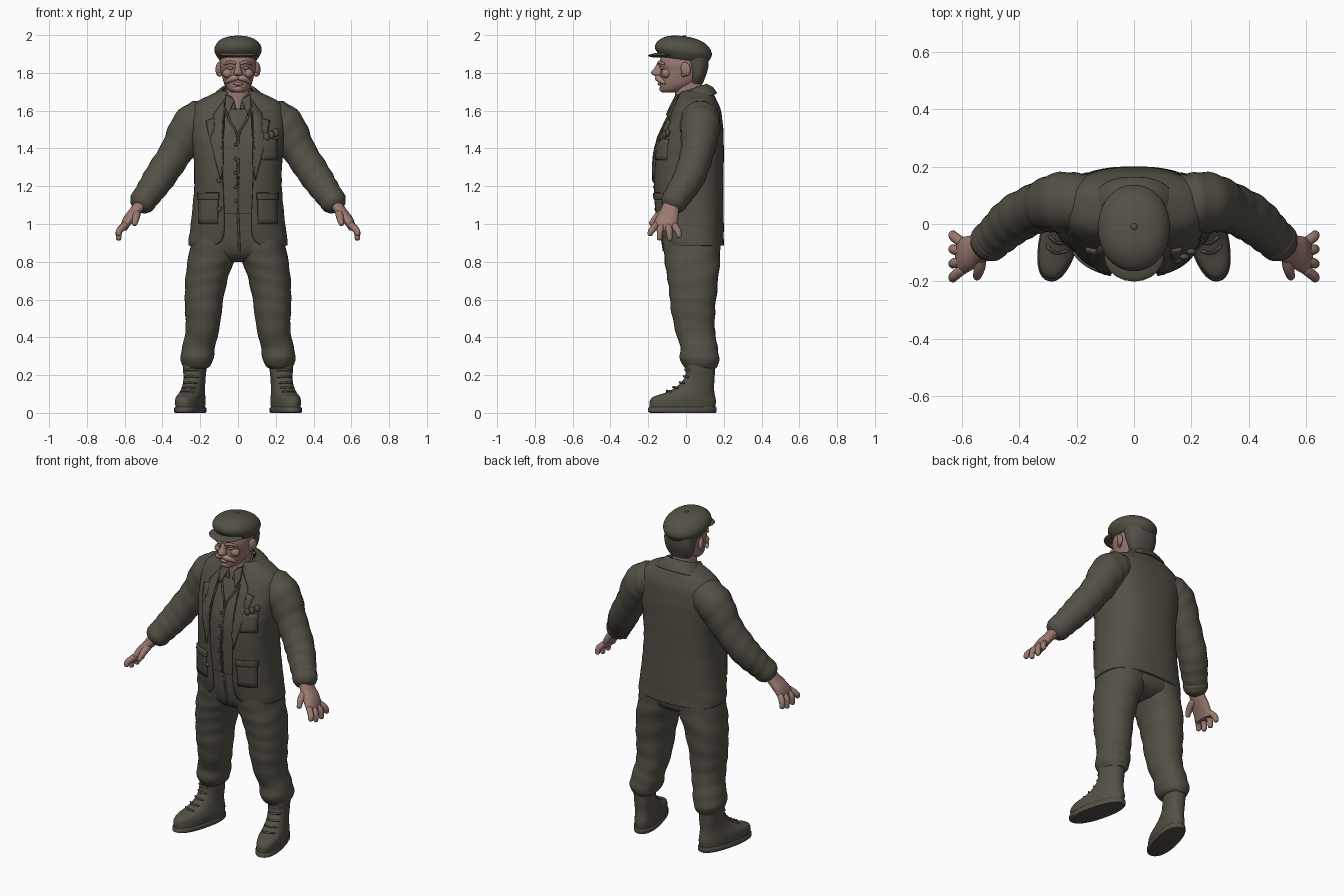
import bpy, bmesh, math
from mathutils import Matrix, Vector


def material(name, rgb):
    m = bpy.data.materials.new(name)
    m.diffuse_color = (*rgb, 1)
    return m


CLOTH = material("olive_cloth", (0.088, 0.08, 0.06))
SKIN = material("skin", (0.33, 0.195, 0.165))
BEARD = material("faded_moustache", (0.36, 0.25, 0.2))
HAIR = material("dark_grey_hair", (0.09, 0.078, 0.066))


def finish(name, bm, mat, mirror=False, thick=0, offset=-1):
    me = bpy.data.meshes.new(name)
    bm.to_mesh(me)
    bm.free()
    me.materials.append(mat)
    me.shade_smooth()
    me.set_sharp_from_angle(angle=math.radians(45))
    ob = bpy.data.objects.new(name, me)
    bpy.context.collection.objects.link(ob)
    if thick:
        s = ob.modifiers.new("thickness", "SOLIDIFY")
        s.thickness, s.offset = thick, offset
    if mirror:
        ob.modifiers.new("mirror", "MIRROR")
    return ob


def spline(rows, steps=5):
    """Catmull-Rom interpolation of every column."""
    out = []
    for i in range(len(rows) - 1):
        p0, p1, p2 = rows[max(i - 1, 0)], rows[i], rows[i + 1]
        p3 = rows[min(i + 2, len(rows) - 1)]
        for s in range(steps):
            t = s / steps
            out.append(tuple(0.5 * (2 * b + (c - a) * t + (2 * a - 5 * b + 4 * c - d) * t * t
                                    + (3 * b - a - 3 * c + d) * t ** 3)
                             for a, b, c, d in zip(p0, p1, p2, p3)))
    return out + [tuple(rows[-1])]


def skin_rings(bm, rings, closed):
    vs = [[bm.verts.new(p) for p in r] for r in rings]
    n = len(vs[0])
    for a, b in zip(vs, vs[1:]):
        for j in range(n if closed else n - 1):
            k = (j + 1) % n
            bm.faces.new((a[j], a[k], b[k], b[j]))
    if closed:
        bm.faces.new(vs[0][::-1])
        bm.faces.new(vs[-1])


def loft(name, rows, mat, n=2.3, seg=40, tilt=0, fold=0, mirror=False, thick=0, xf=None, steps=5):
    """Horizontal rings: (z, x min, x max, y min, y max[, half-width of front opening])."""
    rings = []
    is_open = len(rows[0]) > 5
    for row in spline(rows, steps):
        z, x0, x1, y0, y1 = row[:5]
        cx, cy, rx, ry = (x0 + x1) / 2, (y0 + y1) / 2, (x1 - x0) / 2, (y1 - y0) / 2
        a0 = math.asin(min(1, max(0, row[5]) / rx) ** (n / 2)) if is_open else 0
        ring = []
        for j in range(seg):
            a = a0 + (2 * math.pi - 2 * a0) * j / (seg - 1 if is_open else seg)
            s, c = math.sin(a), math.cos(a)
            f = 1 + fold * math.sin(62 * z + 2.2 * math.sin(a + 9 * z) + 1.5 * c)
            x = cx + f * rx * math.copysign(abs(s) ** (2 / n), s)
            y = cy - f * ry * math.copysign(abs(c) ** (2 / n), c)
            v = Vector((x, y, z + tilt * y))
            ring.append(xf @ v if xf else v)
        rings.append(ring)
    bm = bmesh.new()
    skin_rings(bm, rings, not is_open)
    return finish(name, bm, mat, mirror, thick)


def tube(name, path, mat, seg=12, fold=0, mirror=False, xf=None, steps=5):
    """Round tube through (x, y, z, radius) points with rounded ends."""
    pts = spline(path, steps)
    P = [Vector(p[:3]) for p in pts]
    R = [p[3] for p in pts]
    d0, d1 = (P[0] - P[1]).normalized(), (P[-1] - P[-2]).normalized()
    P = [P[0] + d0 * R[0] * 0.6, P[0] + d0 * R[0] * 0.35] + P + [P[-1] + d1 * R[-1] * 0.35, P[-1] + d1 * R[-1] * 0.6]
    R = [R[0] * 0.4, R[0] * 0.8] + R + [R[-1] * 0.8, R[-1] * 0.4]
    rings = []
    for i, (p, r) in enumerate(zip(P, R)):
        q = (P[min(i + 1, len(P) - 1)] - P[max(i - 1, 0)]).to_track_quat('Z', 'Y')
        ring = []
        for j in range(seg):
            a = 2 * math.pi * j / seg
            f = r * (1 + fold * math.sin(1.5 * i + 2 * math.sin(a)))
            v = p + q @ Vector((f * math.cos(a), f * math.sin(a), 0))
            ring.append(xf @ v if xf else v)
        rings.append(ring)
    bm = bmesh.new()
    skin_rings(bm, rings, True)
    return finish(name, bm, mat, mirror)


def blob(name, loc, size, mat, mirror=False, rot=(0, 0, 0)):
    m = Matrix.Translation(loc) @ Matrix.Rotation(rot[2], 4, 'Z') @ Matrix.Rotation(rot[0], 4, 'X')
    bm = bmesh.new()
    bmesh.ops.create_uvsphere(bm, u_segments=20, v_segments=12, radius=1, matrix=m @ Matrix.Diagonal((*size, 1)))
    return finish(name, bm, mat, mirror)


# Jacket shell, open at the front
JACKET = [(0.885, -.262, .262, -.128, .2, .125), (0.915, -.262, .262, -.138, .2, .085),
          (1.0, -.25, .25, -.155, .2, .072), (1.2, -.232, .232, -.175, .198, .08),
          (1.35, -.235, .235, -.172, .2, .086), (1.45, -.245, .245, -.148, .2, .086),
          (1.55, -.252, .252, -.102, .193, .085), (1.61, -.243, .243, -.075, .182, .08),
          (1.65, -.212, .212, -.055, .165, .07), (1.68, -.155, .155, -.04, .15, .06),
          (1.705, -.1, .1, -.025, .125, .05)]
loft("jacket", JACKET, CLOTH, n=2.5, seg=72, thick=0.014, fold=0.004)
DENSE = spline(JACKET, 8)


def front_y(x, z):
    r = min(DENSE, key=lambda q: abs(q[0] - z))
    cy, ry = (r[3] + r[4]) / 2, (r[4] - r[3]) / 2
    return cy - ry * max(0, 1 - abs(x / r[2]) ** 2.5) ** 0.4


def patch(name, outline, mirror=False, lift=0.005, thick=0.012):
    """Plate that follows the jacket front, from an (x, z) outline."""
    bm = bmesh.new()
    bm.faces.new([bm.verts.new((x, 0, z)) for x, z in outline])
    bmesh.ops.triangulate(bm, faces=bm.faces[:])
    bmesh.ops.subdivide_edges(bm, edges=bm.edges[:], cuts=4, use_grid_fill=True)
    for v in bm.verts:
        v.co.y = front_y(v.co.x, v.co.z) - lift
    return finish(name, bm, CLOTH, mirror, thick, 0)


patch("lapel", [(.07, 1.66), (.125, 1.585), (.108, 1.565), (.168, 1.545), (.145, 1.43), (.092, 1.23),
                (.08, 1.3), (.08, 1.5)], mirror=True)
patch("hip_pocket", [(.105, 1.0), (.205, 1.0), (.205, 1.15), (.105, 1.15)], mirror=True, lift=0.002)
patch("hip_pocket_flap", [(.1, 1.13), (.21, 1.13), (.21, 1.165), (.1, 1.165)], mirror=True, lift=0.006)
patch("chest_pocket", [(.125, 1.34), (.205, 1.34), (.205, 1.45), (.125, 1.45)], lift=0.002)
for i in range(3):
    x = .15 + .025 * i
    blob("pocket_handkerchief", (x, front_y(x, 1.46) - .006, 1.46 + .012 * i), (.018, .012, .022), CLOTH)
for z in (1.23, 1.08):
    blob("jacket_button", (-.1, front_y(.1, z) - .004, z), (.013, .007, .013), CLOTH)
loft("jacket_collar", [(1.635, -.15, .15, -.062, .165, .075), (1.675, -.118, .118, -.055, .142, .07),
                       (1.705, -.088, .088, -.045, .108, .055)], CLOTH, tilt=0.35, thick=0.014)

# Waistcoat and shirt collar
loft("waistcoat", [(1.055, -.2, .2, -.152, .17), (1.2, -.205, .205, -.16, .17), (1.35, -.205, .205, -.155, .17),
                   (1.45, -.21, .21, -.13, .17), (1.55, -.2, .2, -.085, .165), (1.63, -.14, .14, -.045, .145)],
     CLOTH, n=2.5)
wy = lambda z: front_y(0, z) + .012
tube("waistcoat_edge", [(.004, wy(1.06), 1.06, .005), (.004, wy(1.25), 1.25, .005), (.004, wy(1.46), 1.46, .005),
                        (.04, wy(1.54), 1.54, .006), (.075, wy(1.62), 1.62, .006)], CLOTH, mirror=True)
for i in range(5):
    z = 1.12 + .075 * i
    blob("waistcoat_button", (-.012, wy(z) - .004, z), (.009, .007, .009), CLOTH)
loft("shirt_collar", [(1.63, -.085, .085, -.075, .1, .012), (1.67, -.08, .08, -.072, .095, .022),
                      (1.695, -.075, .075, -.066, .09, .035)], CLOTH, tilt=0.3, thick=0.012)
patch("shirt_collar_point", [(.02, 1.655), (.065, 1.685), (.07, 1.62), (.052, 1.575)], mirror=True, lift=0.012)

# Sleeves and cuffs
tube("sleeve", [(.175, .075, 1.57, .098), (.25, .075, 1.515, .106), (.325, .06, 1.385, .089),
                (.41, .02, 1.255, .084), (.468, -.03, 1.17, .075), (.508, -.066, 1.115, .066)],
     CLOTH, seg=28, fold=0.025, mirror=True, steps=7)
tube("sleeve_cuff", [(.497, -.056, 1.13, .072), (.51, -.068, 1.112, .07)], CLOTH, seg=24, mirror=True)

# Hands
loft("palm", [(.965, .59, .625, -.17, -.055), (1.0, .565, .62, -.172, -.045), (1.04, .53, .603, -.155, -.04),
              (1.08, .497, .572, -.132, -.037), (1.13, .465, .54, -.115, -.03)], SKIN, mirror=True, seg=24)
for i, (y, drop) in enumerate([(-.158, .945), (-.128, .922), (-.096, .92), (-.066, .935)]):
    out = 1.25 * (y + .11)
    tube("finger_%d" % (i + 1), [(.598, y, .995, .018), (.628, y + out * .4, .965, .0175),
                                 (.632, y + out * .55, drop, .014)], SKIN, mirror=True)
tube("thumb", [(.535, -.115, 1.06, .022), (.54, -.155, 1.035, .02), (.548, -.185, 1.0, .014)], SKIN, mirror=True)

# Trousers
loft("trouser_leg", [(.235, .165, .28, .0, .16), (.25, .145, .292, -.015, .168), (.29, .13, .306, -.032, .176),
                     (.34, .122, .297, -.03, .168), (.38, .115, .288, -.04, .162), (.45, .097, .277, -.06, .152),
                     (.55, .085, .281, -.08, .155), (.65, .068, .281, -.09, .165), (.75, .042, .275, -.105, .175),
                     (.85, .0, .258, -.118, .182), (1.0, -.02, .235, -.128, .18)],
     CLOTH, n=2.2, fold=0.018, mirror=True)
loft("trouser_hips", [(.8, -.14, .14, -.05, .11), (.84, -.22, .22, -.1, .17), (.92, -.242, .242, -.125, .182),
                      (1.1, -.21, .21, -.14, .175)], CLOTH, n=2.5)
tube("trouser_fly", [(.008, -.118, .86, .006), (.004, -.13, .95, .006), (0, -.137, 1.05, .006)], CLOTH)

# Boots, toes turned outwards
TURN = Matrix.Translation((.228, .08, 0)) @ Matrix.Rotation(math.radians(14), 4, 'Z') @ Matrix.Translation((0, -.08, 0))
loft("boot", [(.025, -.064, .064, -.2, .155), (.06, -.066, .066, -.2, .158), (.085, -.064, .064, -.178, .155),
              (.105, -.06, .06, -.12, .152), (.13, -.056, .056, -.068, .15), (.16, -.055, .055, -.028, .15),
              (.2, -.057, .057, -.004, .152), (.29, -.062, .062, -.005, .16)],
     CLOTH, fold=0.008, mirror=True, xf=TURN)
loft("boot_sole", [(0, -.066, .066, -.195, .158), (.006, -.07, .07, -.208, .163), (.026, -.07, .07, -.208, .163),
                   (.031, -.066, .066, -.203, .16)], CLOTH, mirror=True, xf=TURN, steps=1)
for y, z in [(-.105, .113), (-.07, .133), (-.035, .158), (-.012, .19), (-.005, .225)]:
    tube("boot_lace", [(-.035, y + .014, z, .005), (0, y - .002, z + .004, .006), (.035, y + .014, z, .005)],
         CLOTH, seg=8, mirror=True, xf=TURN, steps=3)

# Head and neck
loft("neck", [(1.58, -.07, .07, -.05, .09), (1.66, -.064, .064, -.058, .085), (1.76, -.064, .064, -.06, .085)], SKIN)
loft("head", [(1.695, -.03, .03, -.12, -.04), (1.71, -.052, .052, -.134, .0), (1.74, -.072, .072, -.138, .055),
              (1.78, -.084, .084, -.137, .09), (1.815, -.092, .092, -.134, .105), (1.85, -.096, .096, -.143, .112),
              (1.92, -.09, .09, -.12, .11)], SKIN, n=2.2)
loft("nose", [(1.783, -.014, .014, -.158, -.12), (1.79, -.023, .023, -.178, -.12), (1.805, -.023, .023, -.184, -.12),
              (1.825, -.016, .016, -.168, -.12), (1.855, -.013, .013, -.15, -.12)], SKIN, n=2, seg=20)
blob("cheek", (.052, -.105, 1.797), (.03, .026, .026), SKIN, True)
blob("eyelid", (.038, -.125, 1.826), (.018, .012, .009), SKIN, True)
blob("lower_lip", (0, -.138, 1.742), (.026, .012, .009), SKIN)
blob("chin", (0, -.118, 1.716), (.032, .024, .02), SKIN)
tube("eyebrow", [(.015, -.145, 1.85, .007), (.042, -.14, 1.856, .009), (.072, -.115, 1.846, .006)], SKIN, mirror=True)
tube("moustache", [(0, -.146, 1.776, .013), (.025, -.148, 1.772, .017), (.05, -.131, 1.758, .013),
                   (.066, -.112, 1.745, .006)], BEARD, mirror=True)
blob("ear", (.103, -.002, 1.82), (.014, .027, .037), SKIN, True, (.2, 0, -.35))
blob("ear_lobe", (.096, -.012, 1.793), (.01, .014, .014), SKIN, True)
loft("hair", [(1.745, -.062, .062, .01, .09), (1.78, -.084, .084, .015, .103), (1.83, -.096, .096, -.005, .118),
              (1.88, -.1, .1, -.03, .12)], HAIR)

# Flat cap
loft("cap", [(1.868, -.098, .098, -.135, .112), (1.885, -.112, .112, -.15, .126), (1.912, -.125, .125, -.165, .137),
             (1.942, -.12, .12, -.155, .128), (1.97, -.096, .096, -.122, .1), (1.985, -.062, .062, -.085, .062),
             (1.992, -.02, .02, -.04, .02)], CLOTH, n=2.1, tilt=-0.13, fold=0.004)
blob("cap_brim", (0, -.113, 1.896), (.104, .088, .014), CLOTH, rot=(.06, 0, 0))
blob("cap_button", (0, -.01, 1.992), (.012, .012, .007), CLOTH)
